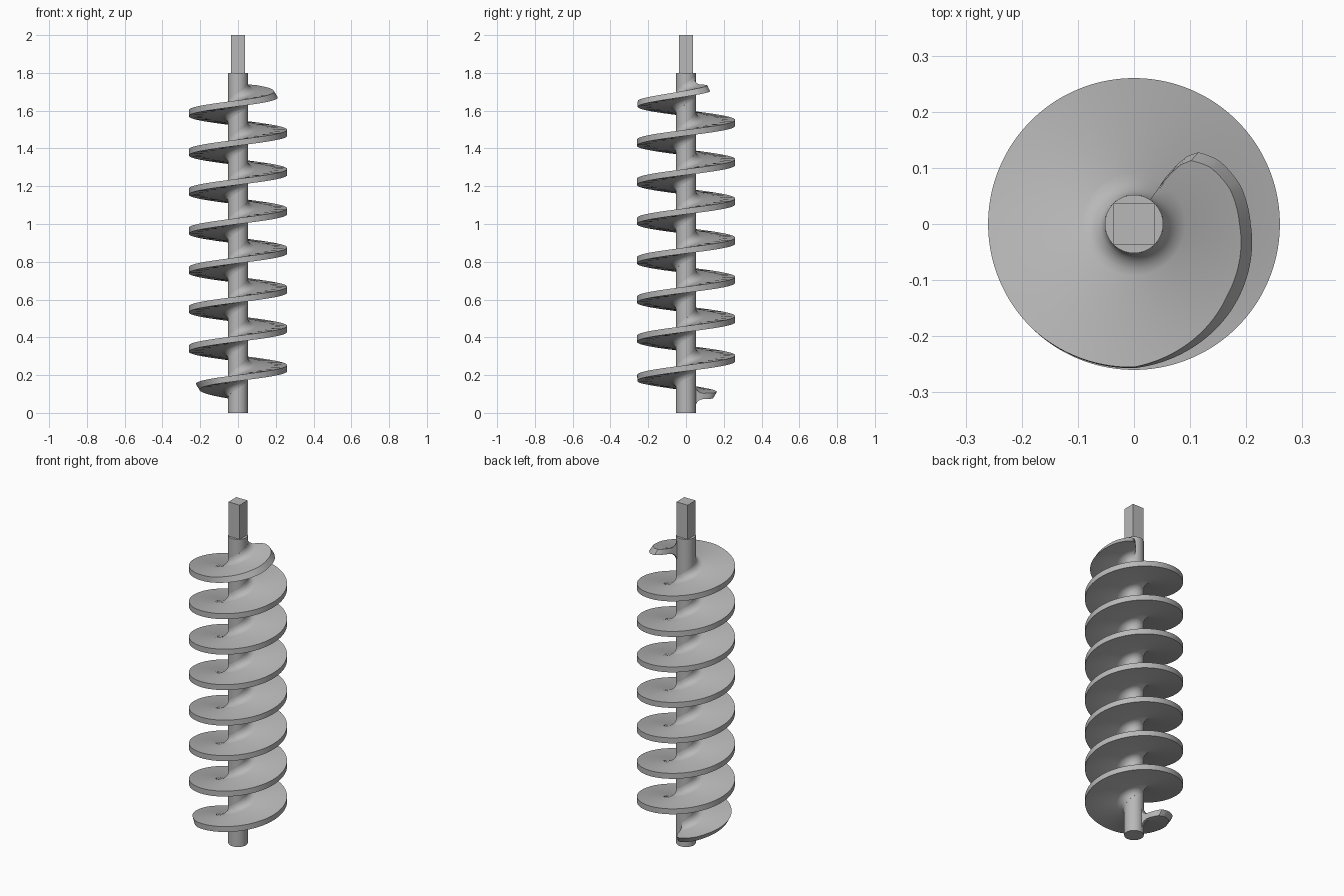
import bpy, bmesh
from math import sin, cos, sqrt, pi, radians

if "Cube" in bpy.data.objects:
    bpy.data.objects.remove(bpy.data.objects["Cube"], do_unlink=True)

steel = bpy.data.materials.new("grey_steel")
steel.use_nodes = True
GREY = (0.48, 0.48, 0.48, 1)
steel.diffuse_color = GREY
steel.node_tree.nodes["Principled BSDF"].inputs["Base Color"].default_value = GREY

CORE, OUTER, HALF = 0.052, 0.26, 0.016    # shaft radius, flight radius, half thickness
PITCH, Z0 = 0.2077, 0.029                 # rise per turn, height at angle zero
START, END = 102, 8 * 360 + 56            # flight angles in degrees
FILLET = 0.04

# Flight radius against degrees from either end
TAPER = [(0, 0.1), (3, 0.148), (8, 0.172), (19, 0.189), (36, 0.202),
         (56, 0.208), (98, 0.232), (146, 0.257), (190, OUTER)]


def taper_radius(d):
    for (a, ra), (b, rb) in zip(TAPER, TAPER[1:]):
        if d <= b:
            return ra + (rb - ra) * (d - a) / (b - a)
    return OUTER


def finish(obj):
    obj.data.materials.append(steel)
    bpy.ops.object.select_all(action='DESELECT')
    obj.select_set(True)
    bpy.context.view_layer.objects.active = obj
    bpy.ops.object.shade_smooth_by_angle(angle=radians(35))


def section(deg):
    """Radial cross-section (radius, height) with filleted root and sloped rim at the ends."""
    from_start, from_end = deg - START, END - deg
    r = taper_radius(min(from_start, from_end))
    slope = 0.02 * min(1, (OUTER - r) / 0.03)
    r_top = r - (slope if from_end < from_start else 0)
    r_low = r - (slope if from_start < from_end else 0)
    root = []
    for i in range(6):
        a = pi / 2 * i / 5
        root.append((CORE + FILLET * (1 - cos(a)), HALF + FILLET * (1 - sin(a))))
    tall = HALF + FILLET
    low = [(CORE - 0.01, -tall)] + [(min(x, r_low), -h) for x, h in root] + [(r_low, -HALF)]
    top = [(CORE - 0.01, tall)] + [(min(x, r_top), h) for x, h in root] + [(r_top, HALF)]
    return low + top[::-1]


# Screw flight swept around the shaft
bm = bmesh.new()
rings = []
steps = (END - START) // 2
for s in range(steps + 1):
    deg = START + (END - START) * s / steps
    a, z = radians(deg), Z0 + PITCH * deg / 360
    rings.append([bm.verts.new((r * cos(a), r * sin(a), z + h)) for r, h in section(deg)])
for p, q in zip(rings, rings[1:]):
    for i in range(len(p)):
        j = (i + 1) % len(p)
        bm.faces.new((p[i], p[j], q[j], q[i]))
bm.faces.new(rings[0])
bm.faces.new(rings[-1][::-1])
bmesh.ops.recalc_face_normals(bm, faces=bm.faces)
mesh = bpy.data.meshes.new("screw_flight")
bm.to_mesh(mesh)
bm.free()
flight = bpy.data.objects.new("screw_flight", mesh)
bpy.context.collection.objects.link(flight)
finish(flight)

# Round shaft
bpy.ops.mesh.primitive_cylinder_add(vertices=64, radius=CORE, depth=1.8, location=(0, 0, 0.9))
bpy.context.object.name = "shaft"
finish(bpy.context.object)

# Square drive end
bpy.ops.mesh.primitive_cube_add(size=1, location=(0, 0, 1.895))
drive = bpy.context.object
drive.name = "square_drive"
drive.scale = (0.073, 0.073, 0.21)
finish(drive)
